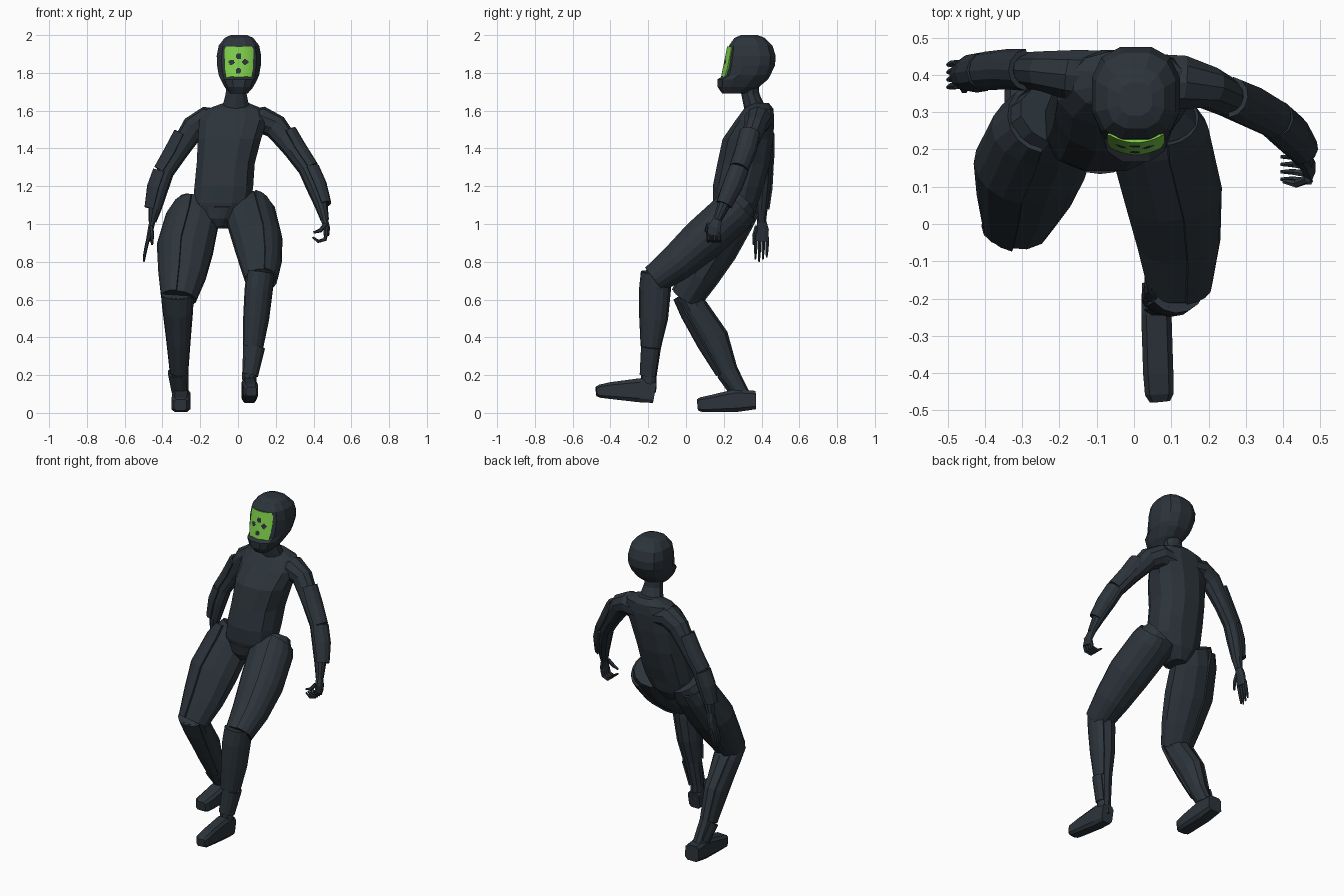
import bpy, bmesh, math
from mathutils import Vector

X, Y = Vector((1, 0, 0)), Vector((0, 1, 0))

def material(name, rgb):
    m = bpy.data.materials.new(name)
    m.diffuse_color = (*rgb, 1)
    return m

SUIT = material("dark_suit", (0.025, 0.034, 0.043))
GREEN = material("visor_green", (0.21, 0.62, 0.07))

def finish(name, bm, mats, thick=0):
    if not thick:
        bmesh.ops.recalc_face_normals(bm, faces=bm.faces)
    me = bpy.data.meshes.new(name)
    bm.to_mesh(me)
    bm.free()
    for m in mats:
        me.materials.append(m)
    ob = bpy.data.objects.new(name, me)
    bpy.context.collection.objects.link(ob)
    if thick:
        s = ob.modifiers.new("thickness", 'SOLIDIFY')
        s.thickness, s.offset = thick, -1
    return ob

def loft(name, rings, ref=X, n=10, power=1.0, arc=None, grow=0.0, thick=0.014, flat=False):
    """Rings (x, y, z, r_u, r_v) across a path; arc (degrees) makes an open armour shell."""
    bm, rows = bmesh.new(), []
    pts = [Vector(r[:3]) for r in rings]
    for i, r in enumerate(rings):
        t = (pts[min(i + 1, len(pts) - 1)] - pts[max(i - 1, 0)]).normalized()
        if flat:
            t = Vector((0, 0, -1))
        u = (ref - t * ref.dot(t)).normalized()
        v = t.cross(u)
        row = []
        for k in range(n + (1 if arc else 0)):
            if arc:
                a = math.radians(arc[0] + (arc[1] - arc[0]) * k / n)
            else:
                a = 2 * math.pi * (k + 0.5) / n
            c, s = math.cos(a), math.sin(a)
            c, s = math.copysign(abs(c) ** power, c), math.copysign(abs(s) ** power, s)
            row.append(bm.verts.new(pts[i] + u * c * (r[3] + grow) + v * s * (r[4] + grow)))
        rows.append(row)
    for a, b in zip(rows, rows[1:]):
        for k in range(n):
            j = k + 1 if arc else (k + 1) % n
            bm.faces.new((a[k], a[j], b[j], b[k]))
    if not arc:
        bm.faces.new(rows[0][::-1])
        bm.faces.new(rows[-1])
    return finish(name, bm, [SUIT], thick if arc else 0)

# torso, neck and helmet
loft("torso", [(-.01, .39, 1.64, .07, .05), (-.015, .385, 1.61, .15, .08),
               (-.025, .365, 1.55, .185, .105), (-.045, .328, 1.45, .172, .138),
               (-.065, .305, 1.32, .158, .143), (-.075, .277, 1.20, .16, .139),
               (-.085, .262, 1.11, .158, .122), (-.095, .26, 1.04, .12, .105),
               (-.10, .26, .975, .045, .06)], n=12, power=.82, flat=True)
loft("neck", [(-.005, .335, 1.77, .058, .05), (-.01, .34, 1.69, .058, .048),
              (-.012, .37, 1.60, .08, .06)], flat=True)
loft("helmet", [(.005, .335, 2.0, .045, .045), (.005, .337, 1.985, .078, .083),
                (.005, .343, 1.945, .11, .118), (.005, .347, 1.89, .121, .131),
                (.005, .342, 1.84, .119, .133), (.005, .325, 1.788, .11, .125),
                (.005, .30, 1.766, .10, .138), (.005, .277, 1.725, .078, .112),
                (.005, .255, 1.69, .047, .065)], n=12, power=.78, flat=True)

# visor plate: curved grid, dark spots chosen by distance
bm = bmesh.new()
NX, NZ = 28, 32
grid = []
for j in range(NZ + 1):
    z = 1.765 + .175 * j / NZ
    half = .066 + .011 * min(1, (z - 1.765) / .06)
    if z > 1.925:
        half -= (z - 1.925) * .6
    row = []
    for i in range(NX + 1):
        x = half * (2 * i / NX - 1)
        row.append(bm.verts.new((x + .005, .183 + 4 * x * x + (z - 1.765) * .2, z)))
    grid.append(row)
SPOTS = [(.004, 1.888), (-.034, 1.856), (.038, 1.858), (.001, 1.811)]
for j in range(NZ):
    for i in range(NX):
        f = bm.faces.new((grid[j][i], grid[j][i + 1], grid[j + 1][i + 1], grid[j + 1][i]))
        c = f.calc_center_median()
        f.material_index = int(any(math.hypot(c.x - a, c.z - b) < .0145 for a, b in SPOTS))
finish("visor", bm, [GREEN, SUIT], .009)

# arms: limb with two outer armour shells
arms = {
    "left": [(-.08, .39, 1.54, .08, .065), (-.17, .40, 1.55, .07, .072), (-.235, .41, 1.51, .056, .066),
             (-.28, .413, 1.44, .05, .058), (-.325, .415, 1.37, .046, .052), (-.385, .41, 1.275, .044, .046),
             (-.415, .405, 1.19, .044, .047), (-.44, .40, 1.08, .033, .035), (-.453, .40, 1.01, .024, .02)],
    "right": [(.05, .38, 1.54, .08, .065), (.13, .38, 1.55, .075, .072), (.20, .365, 1.515, .058, .066),
              (.25, .34, 1.45, .052, .058), (.295, .317, 1.39, .05, .052), (.365, .28, 1.29, .045, .046),
              (.405, .245, 1.20, .045, .046), (.44, .20, 1.10, .034, .035), (.46, .165, 1.02, .024, .022)]}
for side, rings in arms.items():
    mid = 270 if side == "left" else 90
    s = -1 if side == "left" else 1
    loft(side + "_arm", rings, ref=Y)
    shift = lambda rs, d: [(r[0] + s * d, *r[1:]) for r in rs]
    top = (rings[3][0] - s * .006, rings[3][1], rings[3][2] + .035, .048, .048)
    loft(side + "_upper_arm_guard", shift([top] + rings[4:6], .012), ref=Y, n=6, arc=(mid - 85, mid + 85), grow=.008)
    loft(side + "_forearm_guard", shift(rings[5:8], .012), ref=Y, n=6, arc=(mid - 95, mid + 95), grow=.009)

# hands
loft("left_palm", [(-.45, .40, 1.03, .022, .018), (-.463, .405, .97, .036, .016),
                   (-.475, .40, .91, .038, .014)], ref=Y, n=8)
loft("right_palm", [(.455, .17, 1.03, .024, .02), (.47, .15, .98, .037, .018),
                    (.468, .145, .94, .036, .016)], ref=Y, n=8)
for k in range(4):
    y = .371 + k * .02
    tip = .80 + .012 * abs(k - 1)
    loft(f"left_finger_{k}", [(-.474, y, .93, .010, .010), (-.488, y - .002, .87, .010, .009),
                              (-.499, y - .004, tip, .005, .005)], ref=Y, n=6)
    y = .115 + k * .02
    loft(f"right_finger_{k}", [(.47, y, .955, .010, .011), (.46, y, .918, .010, .010),
                               (.425, y + .005, .908, .009, .009), (.395, y + .005, .93, .005, .005)],
         ref=Y, n=6)
loft("left_thumb", [(-.46, .375, .99, .012, .012), (-.455, .36, .94, .011, .011),
                    (-.455, .358, .89, .006, .006)], ref=Y, n=6)
loft("right_thumb", [(.465, .12, 1.0, .012, .012), (.435, .108, .965, .011, .011),
                     (.40, .115, .955, .006, .006)], ref=Y, n=6)

# legs: thigh, shin, foot rings
thighs = {
    "right": [(.035, .29, 1.105, .11, .095), (.06, .24, 1.055, .132, .11), (.10, .08, .91, .128, .11),
              (.115, -.05, .795, .108, .092), (.118, -.17, .705, .082, .072)],
    "left": [(-.20, .29, 1.105, .115, .09), (-.235, .25, 1.03, .14, .108), (-.275, .155, .87, .148, .114),
             (-.29, .075, .73, .124, .098), (-.31, .0, .605, .09, .08)]}
shins = {
    "right": [(.115, -.155, .745, .072, .075), (.103, -.16, .65, .072, .08), (.09, -.167, .50, .066, .072),
              (.075, -.182, .35, .05, .05), (.06, -.197, .20, .04, .042), (.06, -.20, .11, .038, .042)],
    "left": [(-.315, -.01, .635, .085, .058), (-.313, .045, .55, .079, .074), (-.31, .145, .39, .062, .084),
             (-.307, .22, .22, .046, .056), (-.302, .28, .12, .043, .046), (-.30, .31, .07, .04, .042)]}
feet = {
    "right": [(.06, -.165, .105, .04, .055), (.06, -.245, .12, .042, .066),
              (.065, -.40, .118, .042, .046), (.068, -.455, .115, .04, .036), (.07, -.475, .113, .028, .025)],
    "left": [(-.30, .37, .068, .048, .05), (-.30, .27, .066, .05, .063),
             (-.302, .13, .049, .051, .046), (-.305, .08, .044, .048, .04), (-.305, .06, .042, .034, .03)]}
for side in ("left", "right"):
    s = 1 if side == "right" else -1
    mid = 0 if s == 1 else 180
    loft(side + "_thigh", thighs[side], n=12)
    # outer thigh shell, flared above the hip
    hip = list(thighs[side][0])
    hip[0] += s * .03
    hip[3:] = [.10, .105]
    loft(side + "_thigh_guard", [hip] + thighs[side][1:], n=8, arc=(mid - 80, mid + 75), grow=.009)
    loft(side + "_shin", shins[side], n=10)
    mid = 45 if s == 1 else 135
    loft(side + "_shin_guard", shins[side][:4], n=8, arc=(mid - 95, mid + 95), grow=.009)
    # lower calf guard, loose at its top edge
    cuff = list(shins[side][3])
    cuff[0] += s * .012
    loft(side + "_ankle_guard", [cuff, shins[side][4]], n=6, arc=(mid - 90, mid + 90), grow=.008, thick=.01)
    loft(side + "_foot", feet[side], n=8, power=.45)

# groin panel
loft("groin_panel", [(-.09, .262, 1.09, .13, .122), (-.10, .26, 1.03, .10, .11),
                     (-.10, .258, .985, .04, .08)], n=6, arc=(45, 135), grow=.006, flat=True)
